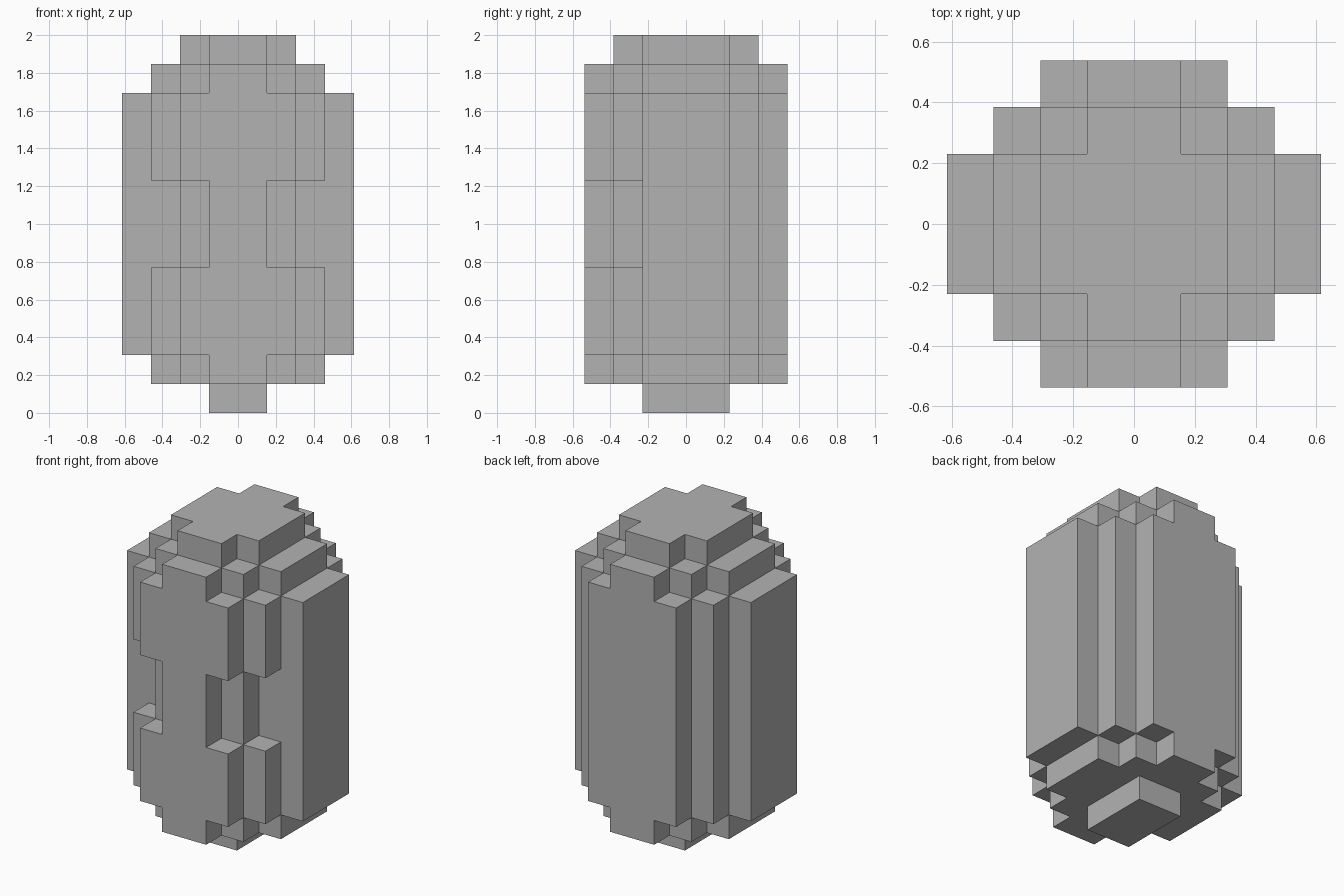
import bpy
import bmesh
from mathutils import Vector

cube = bpy.data.objects.get("Cube")
if cube:
    bpy.data.objects.remove(cube, do_unlink=True)

# One block of the stepped body; the model is 13 blocks tall
UNIT = 2 / 13

# Half depth (in blocks) of each one-block column, counted outward from the middle
FOOT = [1.5]
CROWN = [2.5, 1.5]
SHOULDER = [3.5, 2.5, 1.5]
BODY = [3.5, 3.5, 2.5, 1.5]
WAIST = [3.5, 2.5, 1.5, 1.5]

# Layer footprints from bottom to top: (number of layers, front, back)
STACK = [
    (1, FOOT, FOOT),
    (1, SHOULDER, SHOULDER),
    (3, BODY, BODY),
    (3, WAIST, BODY),       # side notches on the front only
    (3, BODY, BODY),
    (1, SHOULDER, SHOULDER),
    (1, CROWN, CROWN),
]


def fill_blocks():
    """Collect the filled blocks, mirrored left to right."""
    filled = set()
    level = 0
    for count, front, back in STACK:
        for z in range(level, level + count):
            for x, (near, far) in enumerate(zip(front, back)):
                for y in range(-3, 4):
                    if -near < y < far:
                        filled |= {(x, y, z), (-x - 1, y, z)}
        level += count
    return filled


def build_shell(filled):
    """Keep only outer block faces, weld them and merge the flat areas."""
    bm = bmesh.new()
    corners = {}

    def corner(p):
        key = tuple(round(2 * c) for c in p)
        if key not in corners:
            corners[key] = bm.verts.new(p * UNIT)
        return corners[key]

    for block in filled:
        # Blocks are centred on whole y steps, so the body is centred on y = 0
        centre = Vector(block) + Vector((0.5, 0, 0.5))
        for axis in range(3):
            for side in (-1, 1):
                normal = Vector((0, 0, 0))
                normal[axis] = side
                if tuple(int(b + n) for b, n in zip(block, normal)) in filled:
                    continue
                u = Vector((0, 0, 0))
                u[(axis + 1) % 3] = 0.5
                v = normal.cross(u)
                mid = centre + normal / 2
                bm.faces.new([corner(mid + a * u + b * v)
                              for a, b in ((-1, -1), (1, -1), (1, 1), (-1, 1))])

    bmesh.ops.dissolve_limit(bm, angle_limit=0.01, verts=bm.verts[:], edges=bm.edges[:])
    bm.normal_update()
    return bm


# Single plain grey
grey = bpy.data.materials.new("plain_grey")
grey.use_nodes = True
colour = (0.45, 0.45, 0.45, 1)
grey.diffuse_color = colour
grey.node_tree.nodes["Principled BSDF"].inputs["Base Color"].default_value = colour

# Stepped body
mesh = bpy.data.meshes.new("stepped_body")
shell = build_shell(fill_blocks())
shell.to_mesh(mesh)
shell.free()
mesh.materials.append(grey)
body = bpy.data.objects.new("stepped_body", mesh)
bpy.context.collection.objects.link(body)
